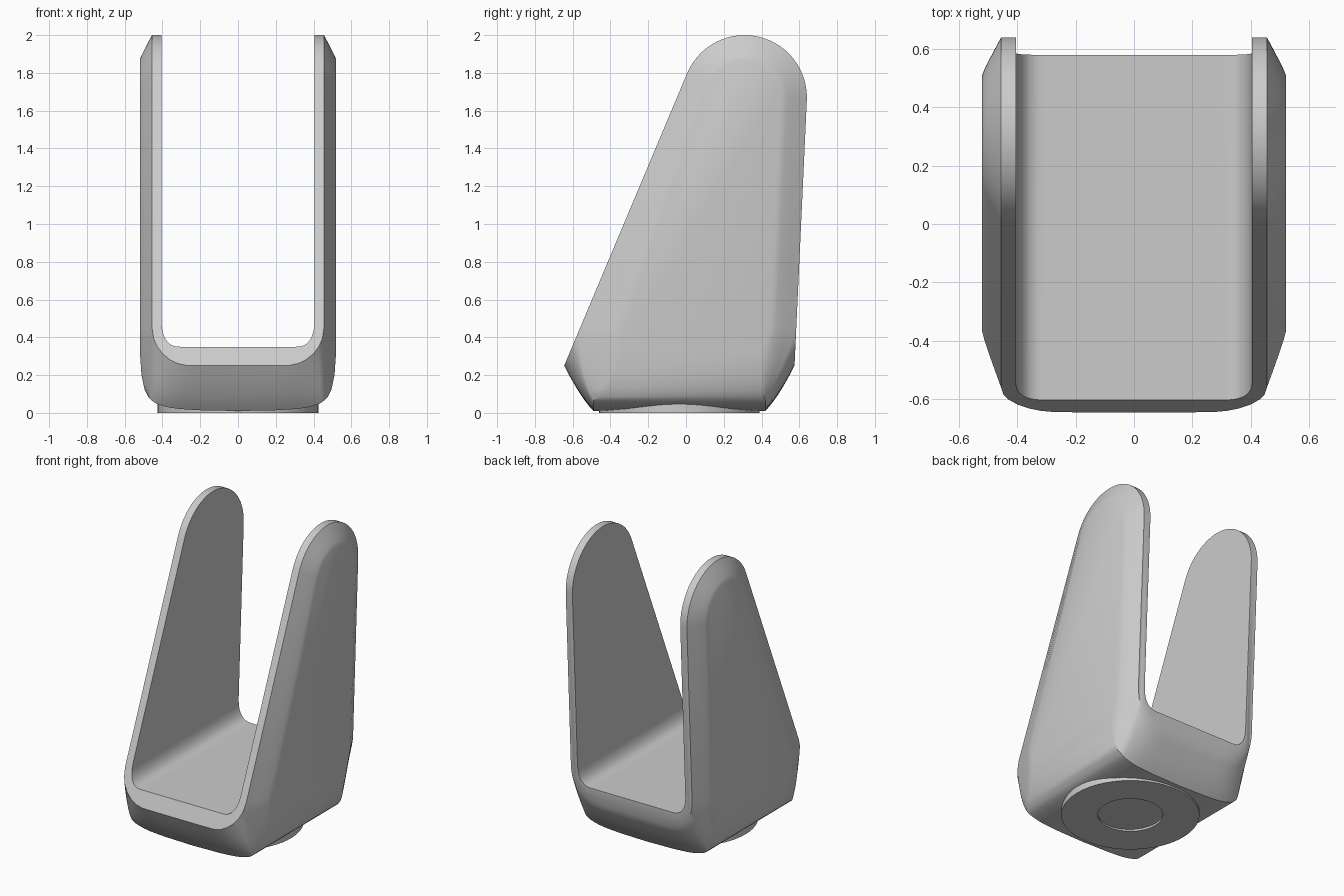
import bpy, bmesh, math

cube = bpy.data.objects.get("Cube")
if cube:
    bpy.data.objects.remove(cube)

grey = bpy.data.materials.new("plain_grey")
grey.use_nodes = True
colour = (0.6, 0.6, 0.6, 1)
grey.diffuse_color = colour
grey.node_tree.nodes["Principled BSDF"].inputs["Base Color"].default_value = colour


def make_object(name, bm):
    bmesh.ops.recalc_face_normals(bm, faces=bm.faces)
    mesh = bpy.data.meshes.new(name)
    bm.to_mesh(mesh)
    bm.free()
    obj = bpy.data.objects.new(name, mesh)
    bpy.context.collection.objects.link(obj)
    mesh.materials.append(grey)
    return obj


def loft(name, rings):
    """Skin a list of closed rings and cap both ends."""
    bm = bmesh.new()
    loops = [[bm.verts.new(p) for p in ring] for ring in rings]
    n = len(loops[0])
    for a, b in zip(loops, loops[1:]):
        for i in range(n):
            j = (i + 1) % n
            bm.faces.new((a[i], a[j], b[j], b[i]))
    bm.faces.new(loops[0])
    bm.faces.new(loops[-1])
    return make_object(name, bm)


def smooth(obj, degrees):
    bpy.ops.object.select_all(action='DESELECT')
    obj.select_set(True)
    bpy.context.view_layer.objects.active = obj
    bpy.ops.object.shade_smooth_by_angle(angle=math.radians(degrees))


def curve(a, c, b, steps=6):
    """Quadratic curve from a to b, without the end points."""
    pts = []
    for k in range(1, steps):
        t = k / steps
        pts.append(tuple((1 - t) ** 2 * p + 2 * t * (1 - t) * q + t * t * r
                         for p, q, r in zip(a, c, b)))
    return pts


# Side outline: round tip, slanted front, nearly upright back
TIP_Y, TIP_Z, TIP_R = 0.31, 1.67, 0.33
FRONT_N, BACK_N = math.radians(157.2), math.radians(-2.65)


def edge_y(normal, z, inset):
    """Depth of the straight edge with this normal at height z."""
    return TIP_Y + (TIP_R - inset - (z - TIP_Z) * math.sin(normal)) / math.cos(normal)


def outline(x, underside, inset):
    t = min(max((abs(x) - 0.25) / 0.205, 0), 1)
    rim_z = 0.25 + 0.2 * (1 - math.sqrt(1 - t * t))
    r = TIP_R - inset
    back = (edge_y(BACK_N, rim_z, inset), rim_z)
    front = (edge_y(FRONT_N, rim_z, inset) + 0.4 * inset, rim_z)
    front_low = (-0.49 + 1.05 * inset, underside)
    back_low = (0.42 - 0.2 * inset, underside)
    pts = [back]
    for k in range(29):
        a = BACK_N + (FRONT_N - BACK_N) * k / 28
        pts.append((TIP_Y + r * math.cos(a), TIP_Z + r * math.sin(a)))
    pts.append(front)
    h = 0.3 * (rim_z - underside)
    pts += curve(front, (front_low[0] - 0.07 + 0.4 * inset, underside + h), front_low)
    pts += [front_low, back_low]
    pts += curve(back_low, (back_low[0] + 0.07 - 0.4 * inset, underside + h), back)
    return [(x, y, z) for y, z in pts]


# Half width, underside height and edge inset of each cross-section
stations = [(0, 0.01, 0), (0.2, 0.014, 0), (0.27, 0.018, 0), (0.32, 0.022, 0),
            (0.36, 0.028, 0), (0.4, 0.038, 0), (0.43, 0.048, 0), (0.447, 0.058, 0),
            (0.455, 0.065, 0), (0.475, 0.085, 0.037), (0.495, 0.125, 0.075),
            (0.511, 0.2, 0.107), (0.52, 0.33, 0.13)]
full = [(-x, z, d) for x, z, d in reversed(stations[1:])] + stations
body = loft("cradle_body", [outline(*s) for s in full])

# Channel cutter with rounded lower corners
W, FLOOR, RX, RZ = 0.405, 0.35, 0.1, 0.15
section = [(W, 3)]
for k in range(13):
    a = math.pi / 2 * k / 12
    section.append((W - RX + RX * math.cos(a) ** 0.8, FLOOR + RZ - RZ * math.sin(a) ** 0.8
                    if k < 12 else FLOOR))
section += [(-x, z) for x, z in reversed(section)]
cutter = loft("channel_cutter", [[(x, y, z) for x, z in section] for y in (-2, 2)])
cutter.hide_render = True
cutter.hide_viewport = True

cut = body.modifiers.new("channel", 'BOOLEAN')
cut.operation = 'DIFFERENCE'
cut.solver = 'EXACT'
cut.object = cutter
bpy.context.view_layer.objects.active = body
bpy.ops.object.modifier_apply(modifier=cut.name)
bpy.data.objects.remove(cutter)
smooth(body, 35)

# Round foot with a shallow central recess
foot_profile = [(0.2, 0.02), (0.2, 0), (0.425, 0), (0.425, 0.05)]
foot = loft("round_foot", [[(r * math.cos(math.tau * k / 64),
                             r * math.sin(math.tau * k / 64) - 0.035, z)
                            for k in range(64)] for r, z in foot_profile])
smooth(foot, 35)
